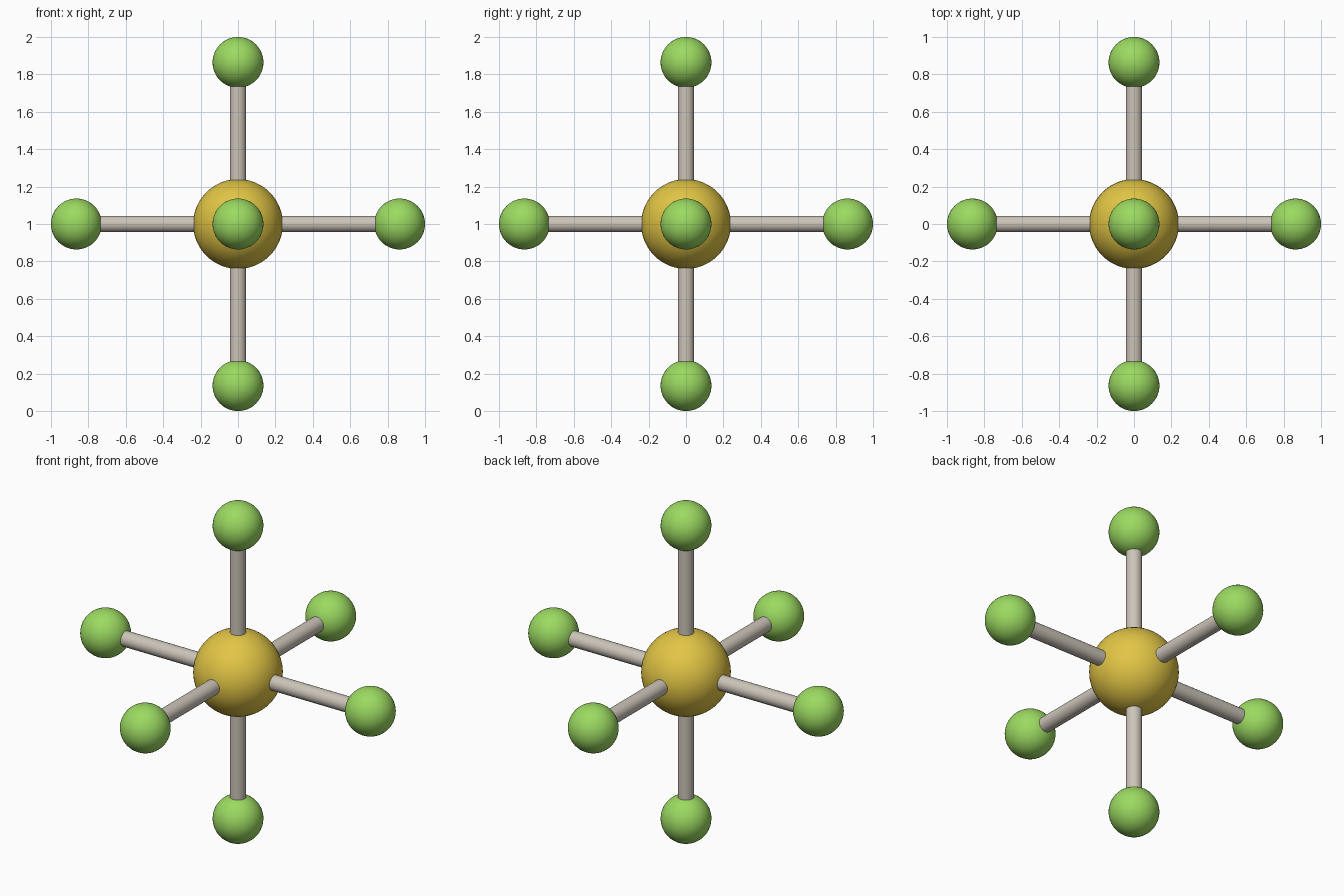
import bpy
from mathutils import Vector

if "Cube" in bpy.data.objects:
    bpy.data.objects.remove(bpy.data.objects["Cube"])

CENTRE = Vector((0, 0, 1))
CORE_R, ATOM_R, BOND_R = 0.24, 0.136, 0.044
REACH = 1 - ATOM_R


def material(name, rgb):
    mat = bpy.data.materials.new(name)
    mat.diffuse_color = (*rgb, 1)
    mat.use_nodes = True
    mat.node_tree.nodes["Principled BSDF"].inputs["Base Color"].default_value = mat.diffuse_color
    return mat


gold = material("gold", (0.76, 0.56, 0.06))
green = material("green", (0.33, 0.70, 0.12))
beige = material("beige", (0.60, 0.55, 0.48))


def finish(name, mat):
    obj = bpy.context.object
    obj.name = name
    obj.data.materials.append(mat)
    bpy.ops.object.shade_smooth_by_angle()


def ball(name, radius, location, mat):
    bpy.ops.mesh.primitive_uv_sphere_add(
        segments=48, ring_count=24, radius=radius, location=location)
    finish(name, mat)


def bond(name, direction):
    # rod running from the core centre to the outer atom centre
    bpy.ops.mesh.primitive_cylinder_add(
        vertices=32, radius=BOND_R, depth=REACH,
        location=CENTRE + direction * REACH / 2,
        rotation=direction.to_track_quat('Z', 'Y').to_euler())
    finish(name, beige)


# Central atom
ball("central_atom", CORE_R, CENTRE, gold)

# Six outer atoms with their bonds
arms = {
    "right": (1, 0, 0), "left": (-1, 0, 0),
    "back": (0, 1, 0), "front": (0, -1, 0),
    "top": (0, 0, 1), "bottom": (0, 0, -1),
}
for side, axis in arms.items():
    direction = Vector(axis)
    bond(side + "_bond", direction)
    ball(side + "_atom", ATOM_R, CENTRE + direction * REACH, green)
